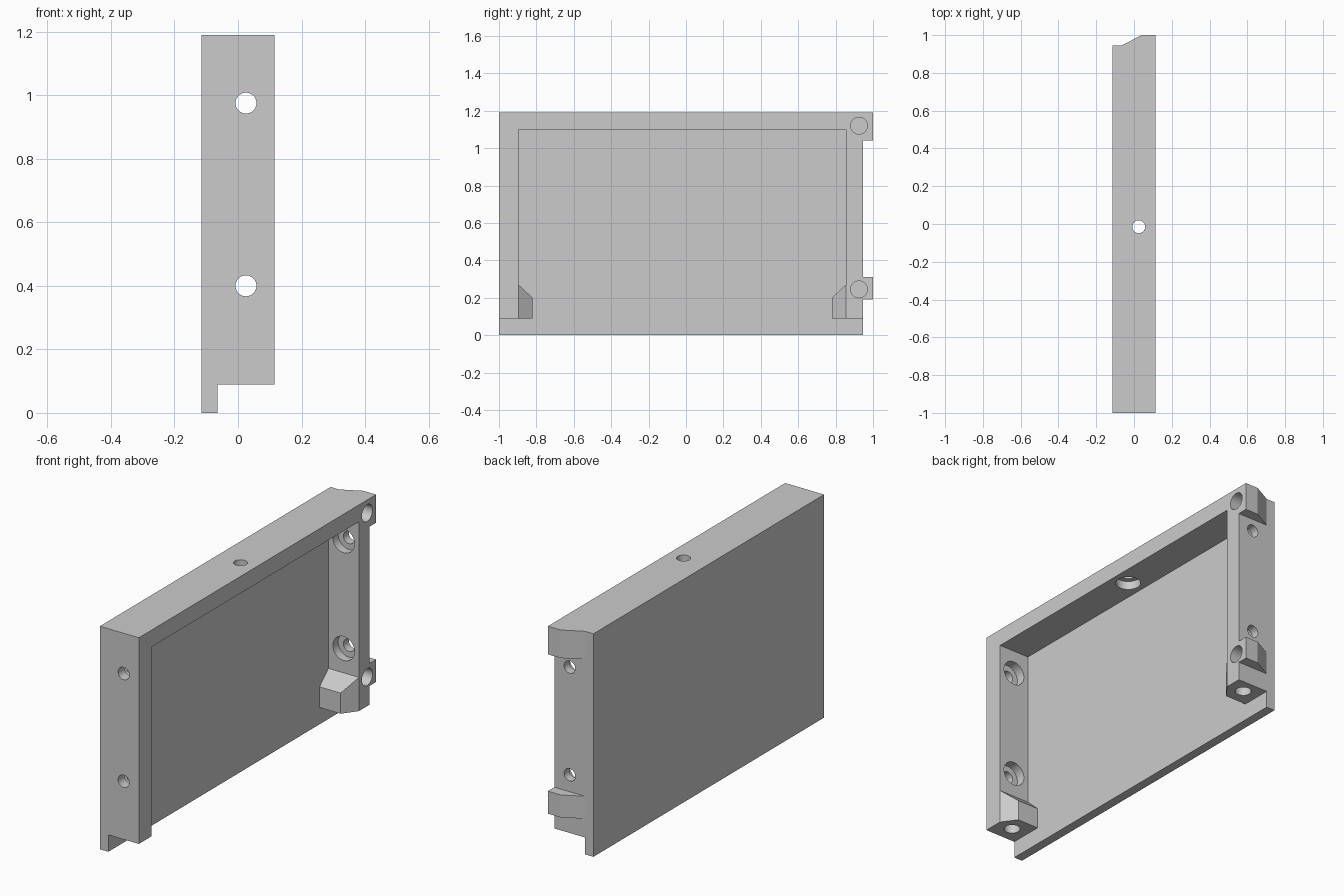
import bpy, bmesh
from mathutils import Vector

if "Cube" in bpy.data.objects:
    bpy.data.objects.remove(bpy.data.objects["Cube"])

gray = bpy.data.materials.new("light_gray")
gray.use_nodes = True
gray.diffuse_color = (0.6, 0.6, 0.6, 1)
gray.node_tree.nodes["Principled BSDF"].inputs["Base Color"].default_value = gray.diffuse_color


def make(name, bm):
    bmesh.ops.recalc_face_normals(bm, faces=bm.faces[:])
    mesh = bpy.data.meshes.new(name)
    bm.to_mesh(mesh)
    bm.free()
    mesh.materials.append(gray)
    ob = bpy.data.objects.new(name, mesh)
    bpy.context.collection.objects.link(ob)
    return ob


def prism(points, lo, hi):
    """Plan outline raised from lo to hi."""
    bm = bmesh.new()
    face = bm.faces.new([bm.verts.new((x, y, lo)) for x, y in points])
    up = bmesh.ops.extrude_face_region(bm, geom=[face])["geom"]
    bmesh.ops.translate(bm, vec=(0, 0, hi - lo),
                        verts=[v for v in up if isinstance(v, bmesh.types.BMVert)])
    return bm


def box(name, x, y, z):
    outline = [(x[0], y[0]), (x[1], y[0]), (x[1], y[1]), (x[0], y[1])]
    return make(name, prism(outline, *z))


def rod(start, end, radius):
    a, b = Vector(start), Vector(end)
    bm = bmesh.new()
    bmesh.ops.create_cone(bm, cap_ends=True, segments=40, radius1=radius,
                          radius2=radius, depth=(b - a).length)
    turn = (b - a).to_track_quat('Z', 'Y').to_matrix()
    bmesh.ops.rotate(bm, cent=(0, 0, 0), matrix=turn, verts=bm.verts)
    bmesh.ops.translate(bm, vec=(a + b) / 2, verts=bm.verts)
    return make("hole_cutter", bm)


def combine(tool, operation):
    """Boolean the tool into the housing and drop the tool."""
    tool.hide_render = True
    mod = housing.modifiers.new("boolean", 'BOOLEAN')
    mod.operation, mod.solver, mod.object = operation, 'EXACT', tool
    bpy.context.view_layer.objects.active = housing
    bpy.ops.object.modifier_apply(modifier=mod.name)
    bpy.data.objects.remove(tool)


# Main dimensions
FACE, PANEL, OPEN = -0.115, -0.065, 0.115
FRONT, BACK, TOP = -1.0, 0.945, 1.19
IN_FRONT, IN_BACK, IN_TOP, FOOT = -0.895, 0.855, 1.10, 0.09
HOLE_X = 0.025

# Shallow tray: panel with front, back and top walls, open at the bottom
housing = box("panel_housing", (FACE, OPEN), (FRONT, BACK), (0, TOP))
combine(box("cavity", (PANEL, 1), (IN_FRONT, IN_BACK), (-1, IN_TOP)), 'DIFFERENCE')
combine(box("bottom_step", (PANEL, 1), (-2, 2), (-1, FOOT)), 'DIFFERENCE')

# Hooked tabs on the back wall
tab = [(PANEL, 0.90), (PANEL, BACK), (0.04, 1.0), (OPEN, 1.0), (OPEN, 0.90)]
for low, high in ((0.19, 0.31), (1.04, TOP)):
    combine(make("tab", prism(tab, low, high)), 'UNION')

# Chamfered corner blocks with screw holes in their undersides
block = [(-0.08, 0.875), (-0.08, 0.78), (0.06, 0.78), (OPEN, IN_BACK), (OPEN, 0.875)]
for front in (False, True):
    bm = prism(block, FOOT, 0.33)
    cut = bmesh.ops.bisect_plane(bm, geom=bm.verts[:] + bm.edges[:] + bm.faces[:],
                                 plane_co=(0, 0.78, 0.2), plane_no=(0, -0.07, 0.075),
                                 clear_outer=True)["geom_cut"]
    bmesh.ops.holes_fill(bm, edges=[e for e in cut if isinstance(e, bmesh.types.BMEdge)])
    if front:
        for v in bm.verts:
            v.co.y = -v.co.y - 0.04
    combine(make("corner_block", bm), 'UNION')
    y = -0.91 if front else 0.87
    combine(rod((HOLE_X, y, 0), (HOLE_X, y, 0.2), 0.04), 'DIFFERENCE')

# Counterbored holes through the front and back walls
for z in (0.40, 0.975):
    combine(rod((HOLE_X, -1.2, z), (HOLE_X, 1.2, z), 0.033), 'DIFFERENCE')
    combine(rod((HOLE_X, IN_FRONT - 0.05, z), (HOLE_X, IN_BACK + 0.045, z), 0.064), 'DIFFERENCE')

# Counterbored hole through the top wall
combine(rod((HOLE_X, -0.015, 1.0), (HOLE_X, -0.015, 1.3), 0.034), 'DIFFERENCE')
combine(rod((HOLE_X, -0.015, 1.0), (HOLE_X, -0.015, IN_TOP + 0.045), 0.062), 'DIFFERENCE')

# Blind holes in the open side at the tabs
for z in (0.245, 1.12):
    combine(rod((0.035, 0.925, z), (0.2, 0.925, z), 0.045), 'DIFFERENCE')

# Smooth hole walls, sharp edges elsewhere
bpy.ops.object.select_all(action='DESELECT')
housing.select_set(True)
bpy.context.view_layer.objects.active = housing
bpy.ops.object.shade_smooth_by_angle(angle=0.4)
